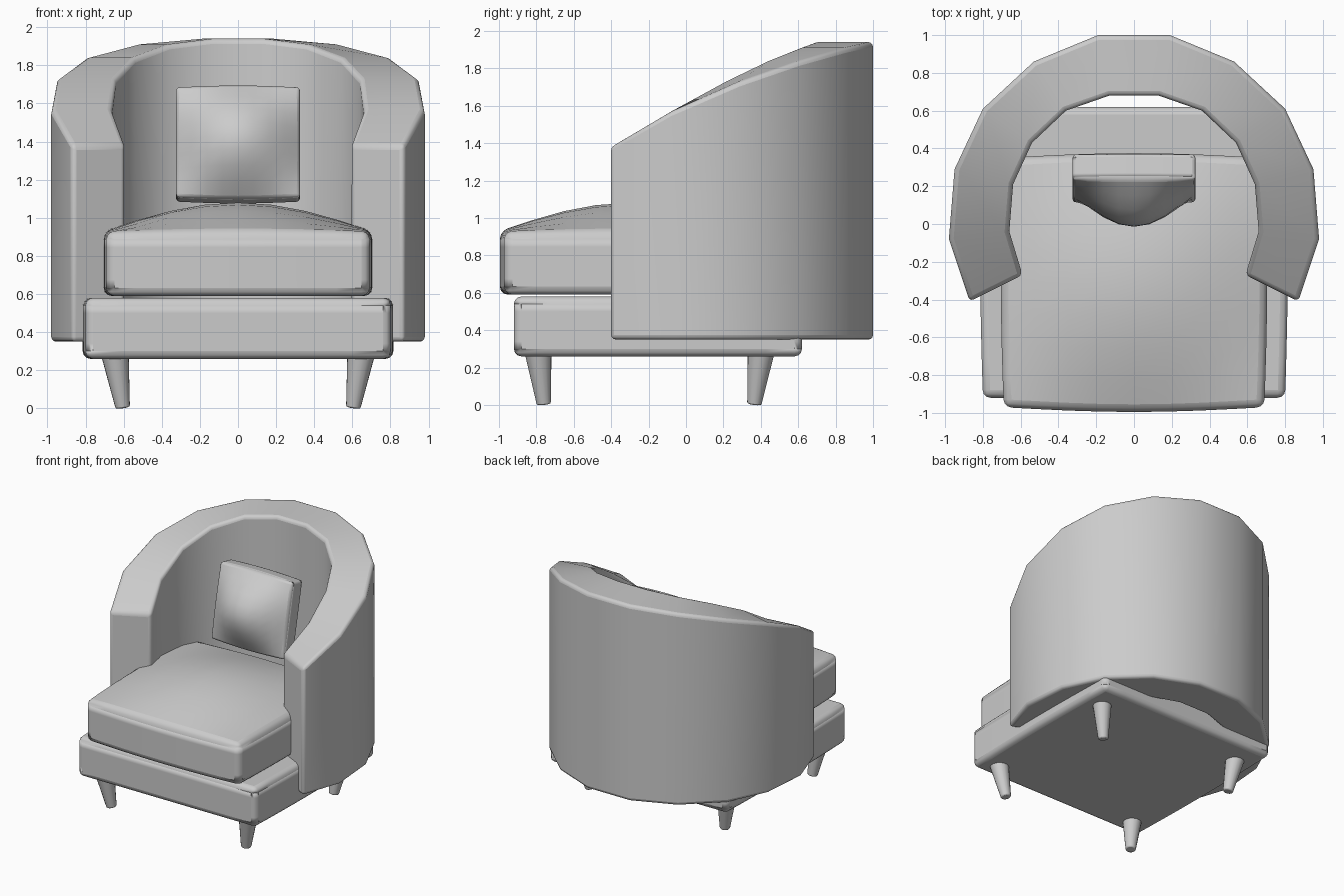
import bpy, bmesh, math
from mathutils import Vector

if "Cube" in bpy.data.objects:
    bpy.data.objects.remove(bpy.data.objects["Cube"], do_unlink=True)

GREY = (0.6, 0.6, 0.6, 1)
fabric = bpy.data.materials.new("light_grey")
fabric.use_nodes = True
fabric.diffuse_color = GREY
fabric.node_tree.nodes["Principled BSDF"].inputs["Base Color"].default_value = GREY


def finish(bm, name, bevel, segments=3, limit=40):
    """Turn a bmesh into a smooth, bevelled object."""
    bmesh.ops.recalc_face_normals(bm, faces=bm.faces[:])
    mesh = bpy.data.meshes.new(name)
    bm.to_mesh(mesh)
    bm.free()
    mesh.materials.append(fabric)
    obj = bpy.data.objects.new(name, mesh)
    bpy.context.collection.objects.link(obj)
    if bevel:
        mod = obj.modifiers.new("rounded_edges", 'BEVEL')
        mod.width, mod.segments = bevel, segments
        mod.limit_method = 'ANGLE'
        mod.angle_limit = math.radians(limit)
    bpy.ops.object.select_all(action='DESELECT')
    obj.select_set(True)
    bpy.context.view_layer.objects.active = obj
    bpy.ops.object.shade_smooth_by_angle(angle=math.radians(40))
    return obj


def cushion(name, size, location, dome=0, bulge=(0, 0), bevel=0.06):
    """Padded box standing on its origin, with a domed top and bulging sides."""
    bm = bmesh.new()
    bmesh.ops.create_cube(bm, size=2)
    bmesh.ops.subdivide_edges(bm, edges=bm.edges[:], cuts=7, use_grid_fill=True)
    for v in bm.verts:
        x, y, z = v.co
        cx, cy = (math.cos(t * math.pi / 2) for t in (x, y))
        v.co = Vector((x * (size[0] / 2 + bulge[0] * cy),
                       y * (size[1] / 2 + bulge[1] * cx),
                       (z + 1) / 2 * size[2]))
        if z > 0.99:
            v.co.z += dome * cx * cy
    obj = finish(bm, name, bevel)
    obj.location = location
    return obj


# Wrap-around back: outer x, y, inner x, y and top height, from arm to centre
half = [(0.87, -0.41, 0.59, -0.27, 1.38), (0.98, -0.08, 0.66, -0.04, 1.57),
        (0.95, 0.29, 0.64, 0.21, 1.73), (0.80, 0.61, 0.54, 0.43, 1.84),
        (0.53, 0.86, 0.36, 0.60, 1.91), (0.19, 1.00, 0.13, 0.68, 1.94)]
sections = half + [(-a, b, -c, d, h) for a, b, c, d, h in reversed(half)]
bm = bmesh.new()
rings = [[bm.verts.new(p) for p in ((a, b, 0.35), (a, b, h), (c, d, h), (c, d, 0.35))]
         for a, b, c, d, h in sections]
for r, s in zip(rings, rings[1:]):
    for i in range(4):
        j = (i + 1) % 4
        bm.faces.new((r[i], r[j], s[j], s[i]))
bm.faces.new(rings[0])
bm.faces.new(rings[-1])
finish(bm, "wrap_back", 0.025)

# Seat base, seat cushion and leaning pillow
cushion("seat_base", (1.60, 1.54, 0.32), (0, -0.15, 0.26), bulge=(0.015, 0))
cushion("seat_cushion", (1.38, 1.32, 0.34), (0, -0.31, 0.59),
        dome=0.15, bulge=(0.015, 0.025), bevel=0.07)
pillow = cushion("pillow", (0.65, 0.59, 0.14), (0, 0.31, 1.37),
                 dome=0.19, bulge=(0, 0.01), bevel=0.035)
pillow.rotation_euler.x = math.radians(78)

# Tapered legs leaning inward
for side, sx in (("left", 1), ("right", -1)):
    for end, y_top, y_foot in (("front", -0.79, -0.76), ("rear", 0.40, 0.365)):
        top, foot = Vector((sx * 0.645, y_top, 0.28)), Vector((sx * 0.605, y_foot, 0.004))
        axis = top - foot
        bm = bmesh.new()
        bmesh.ops.create_cone(bm, cap_ends=True, segments=16, radius1=0.038,
                              radius2=0.072, depth=axis.length)
        leg = finish(bm, f"{end}_{side}_leg", 0.008, 2)
        leg.location = (top + foot) / 2
        leg.rotation_euler = axis.to_track_quat('Z', 'Y').to_euler()
